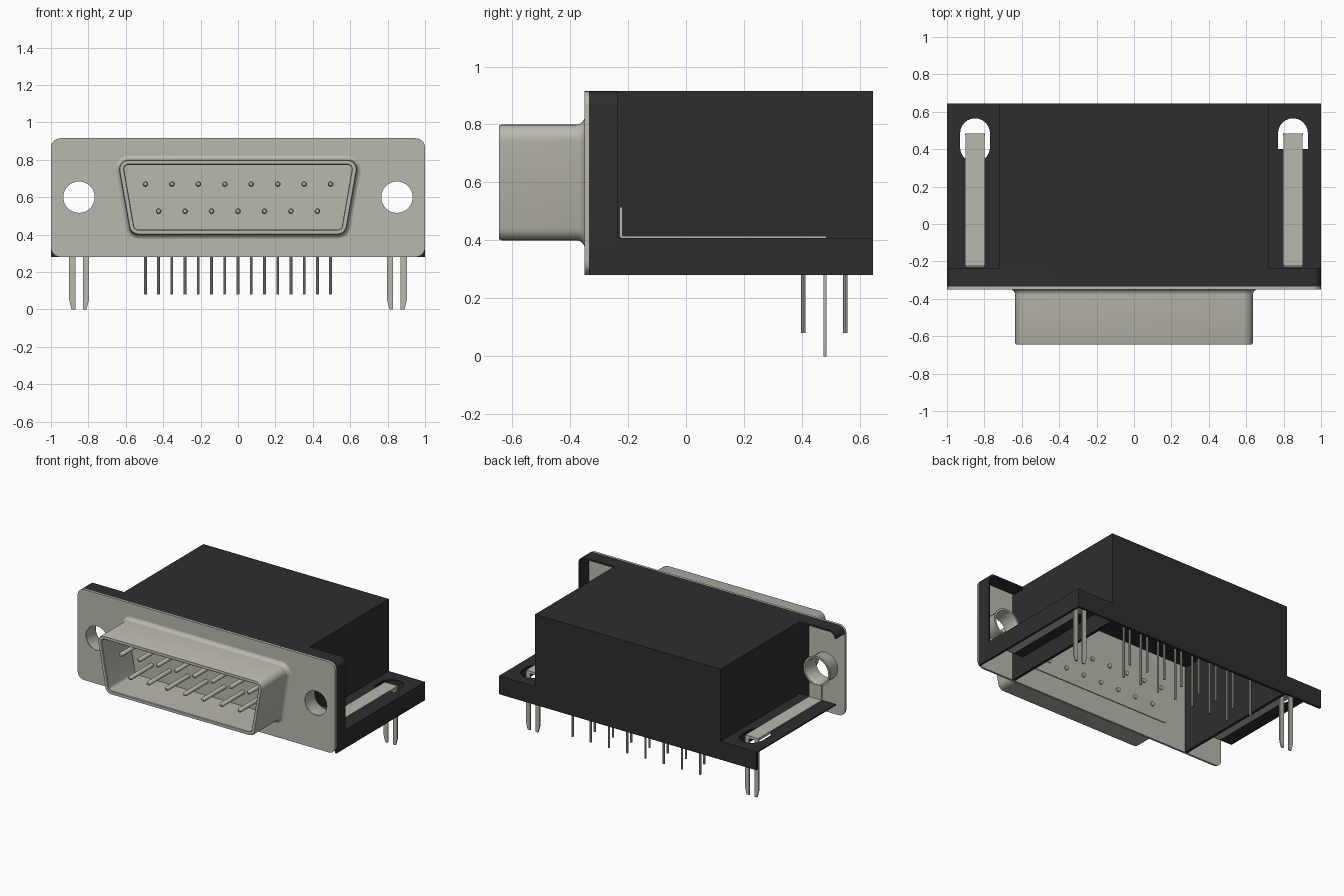
import bpy, bmesh, math
from mathutils import Vector

cube = bpy.data.objects.get("Cube")
if cube:
    bpy.data.objects.remove(cube, do_unlink=True)


def material(name, rgb):
    m = bpy.data.materials.new(name)
    m.use_nodes = True
    m.diffuse_color = (*rgb, 1)
    b = m.node_tree.nodes["Principled BSDF"]
    b.inputs["Base Color"].default_value = (*rgb, 1)
    b.inputs["Roughness"].default_value = 0.6
    return m


METAL = material("warm grey metal", (0.49, 0.48, 0.42))
BLACK = material("black plastic", (0.027, 0.027, 0.027))


def finish(name, bm, mat):
    bmesh.ops.recalc_face_normals(bm, faces=bm.faces)
    me = bpy.data.meshes.new(name)
    bm.to_mesh(me)
    bm.free()
    me.materials.append(mat)
    ob = bpy.data.objects.new(name, me)
    bpy.context.collection.objects.link(ob)
    bpy.ops.object.select_all(action='DESELECT')
    ob.select_set(True)
    bpy.context.view_layer.objects.active = ob
    bpy.ops.object.shade_smooth_by_angle(angle=math.radians(35))
    return ob


def add_box(bm, x0, x1, y0, y1, z0, z1):
    x0, x1 = min(x0, x1), max(x0, x1)
    vs = bmesh.ops.create_cube(bm, size=1)["verts"]
    for v in vs:
        v.co = Vector((x0 if v.co.x < 0 else x1, y0 if v.co.y < 0 else y1,
                       z0 if v.co.z < 0 else z1))


def add_sheet(bm, loops, plane, a, b):
    """Fill an outline with holes in plane 'xz' or 'xy', thick from a to b."""
    at = (lambda p, d: (p[0], d, p[1])) if plane == 'xz' else (lambda p, d: (p[0], p[1], d))
    edges = []
    for lp in loops:
        vs = [bm.verts.new(at(p, a)) for p in lp]
        edges += [bm.edges.new((vs[i - 1], vs[i])) for i in range(len(vs))]
    res = bmesh.ops.triangle_fill(bm, use_beauty=True, use_dissolve=False, edges=edges)
    faces = [g for g in res["geom"] if isinstance(g, bmesh.types.BMFace)]
    ext = bmesh.ops.extrude_face_region(bm, geom=faces, use_keep_orig=True)
    for v in [g for g in ext["geom"] if isinstance(g, bmesh.types.BMVert)]:
        v.co = at(v.co.xz if plane == 'xz' else v.co.xy, b)


def loft(bm, rings, close=False):
    rows = [[bm.verts.new(p) for p in r] for r in rings]
    pairs = list(zip(rows, rows[1:])) + ([(rows[-1], rows[0])] if close else [])
    for r, s in pairs:
        for i in range(len(r)):
            bm.faces.new((r[i - 1], r[i], s[i], s[i - 1]))


def arc(cx, cy, r, a0, a1, n):
    return [(cx + r * math.cos(math.radians(a0 + (a1 - a0) * i / n)),
             cy + r * math.sin(math.radians(a0 + (a1 - a0) * i / n))) for i in range(n + 1)]


def circle(cx, cy, r, n=32):
    return arc(cx, cy, r, 0, 360, n)[:-1]


def trapezoid(o):
    """Rounded D-shaped outline grown by o."""
    t = 0.07 / 0.40
    ang = math.degrees(math.atan(t))
    r = 0.05 + o
    k = math.sqrt(1 + t * t)
    side = lambda z: 0.575 + (z - 0.40) * t - 0.05 * k     # arc centres
    zt, zb = 0.75, 0.45
    return (arc(side(zt), zt, r, -ang, 90, 6) + arc(-side(zt), zt, r, 90, 180 + ang, 6)
            + arc(-side(zb), zb, r, 180 + ang, 270, 6) + arc(side(zb), zb, r, 270, 360 - ang, 6))


# Metal face plate with two mounting holes
bm = bmesh.new()
c = 0.05
outline = (arc(1 - c, 0.915 - c, c, 0, 90, 6) + arc(c - 1, 0.915 - c, c, 90, 180, 6)
           + arc(c - 1, 0.28 + c, c, 180, 270, 6) + arc(1 - c, 0.28 + c, c, 270, 360, 6))
add_sheet(bm, [outline, circle(-0.85, 0.6, 0.088), circle(0.85, 0.6, 0.088)],
          'xz', -0.35, -0.335)
finish("face_plate", bm, METAL)

# Raised plate on the rear of the face
bm = bmesh.new()
add_sheet(bm, [trapezoid(-0.03)], 'xz', -0.336, -0.329)
finish("rear_insert", bm, METAL)

# Open D-shaped shroud with a flared base and rounded lip
bm = bmesh.new()
profile = [(0.03 - 0.03 * math.sin(a), -0.379 + 0.03 * math.cos(a))
           for a in [math.radians(15 * i) for i in range(7)]]
profile += [(0, -0.635), (-0.004, -0.645), (-0.023, -0.645), (-0.027, -0.64), (-0.027, -0.349)]
loft(bm, [[(x, y, z) for x, z in trapezoid(o)] for o, y in profile])
finish("connector_shroud", bm, METAL)

# Contact pins in the shroud
pitch = 0.1415
bm = bmesh.new()
for n, z in ((8, 0.67), (7, 0.525)):
    for i in range(n):
        x = (i - (n - 1) / 2) * pitch
        rings = [(0.015, -0.318), (0.015, -0.585), (0.009, -0.597)]
        loft(bm, [[(px, y, pz) for px, pz in circle(x, z, r, 12)] for r, y in rings])
bmesh.ops.holes_fill(bm, edges=bm.edges[:], sides=0)
finish("contact_pins", bm, METAL)

# Solder pins in two rows below the housing
bm = bmesh.new()
for n, y in ((8, 0.55), (7, 0.405)):
    for i in range(n):
        x = (i - (n - 1) / 2) * pitch
        loft(bm, [[(px, py, z) for px, py in circle(x, y, 0.0075, 8)] for z in (0.08, 0.45)])
bmesh.ops.holes_fill(bm, edges=bm.edges[:], sides=0)
finish("solder_pins", bm, METAL)

# Hollow rear housing, open underneath
bm = bmesh.new()
add_box(bm, -0.72, 0.72, -0.235, 0.645, 0.895, 0.915)
add_box(bm, -0.72, 0.72, 0.625, 0.645, 0.28, 0.895)
for s in (-1, 1):
    add_box(bm, s * 0.70, s * 0.72, -0.335, 0.625, 0.28, 0.895)
finish("rear_housing", bm, BLACK)

# Thin rim behind the face plate, along the top and one side
bm = bmesh.new()
t = 0.012
outer = [(1, 0.28)] + arc(1 - c, 0.915 - c, c, 0, 90, 6) + arc(c - 1, 0.915 - c, c, 90, 180, 6)
inner = arc(c - 1, 0.915 - c, c - t, 180, 90, 6) + arc(1 - c, 0.915 - c, c - t, 90, 0, 6)
add_sheet(bm, [outer + inner + [(1 - t, 0.28)]], 'xz', -0.335, -0.235)
finish("flange_rim", bm, BLACK)

# Side shelves with slots and skirts
for s, label in ((1, "left"), (-1, "right")):
    bm = bmesh.new()
    slot = arc(0.85, 0.485, 0.08, 0, 180, 12)
    slot += [(0.77, 0.40), (0.93, 0.40)] if s > 0 else arc(0.85, 0.41, 0.08, 180, 360, 12)
    edge = [(0.72, -0.235), (1, -0.235), (1, 0.645), (0.72, 0.645)]
    add_sheet(bm, [[(s * x, y) for x, y in lp] for lp in (edge, slot)], 'xy', 0.400, 0.409)
    add_box(bm, s * 0.72, s * 1.0, 0.63, 0.645, 0.28, 0.40)
    if s > 0:
        add_box(bm, 0.985, 1.0, -0.235, 0.63, 0.28, 0.40)
    finish(label + "_shelf", bm, BLACK)

    # Hollow rivet through the mounting hole
    bm = bmesh.new()
    rivet = [(0.084, -0.349), (0.084, -0.25), (0.09, -0.234), (0.103, -0.234),
             (0.103, -0.24), (0.094, -0.255), (0.094, -0.336), (0.09, -0.349)]
    loft(bm, [[(x, y, z) for x, z in circle(s * 0.85, 0.6, r)] for r, y in rivet], close=True)
    finish(label + "_rivet", bm, METAL)

    # Bent grounding strap ending in a forked board lock
    bm = bmesh.new()
    add_box(bm, s * 0.80, s * 0.90, -0.229, -0.219, 0.41, 0.515)
    add_box(bm, s * 0.80, s * 0.90, -0.225, 0.485, 0.397, 0.415)
    for d in (-1, 1):
        leg = [(0.02, 0.405), (0.053, 0.405), (0.053, 0.05), (0.04, 0.0), (0.02, 0.0)]
        add_sheet(bm, [[(s * 0.85 + d * x, z) for x, z in leg]], 'xz', 0.475, 0.485)
    finish(label + "_board_lock", bm, METAL)
